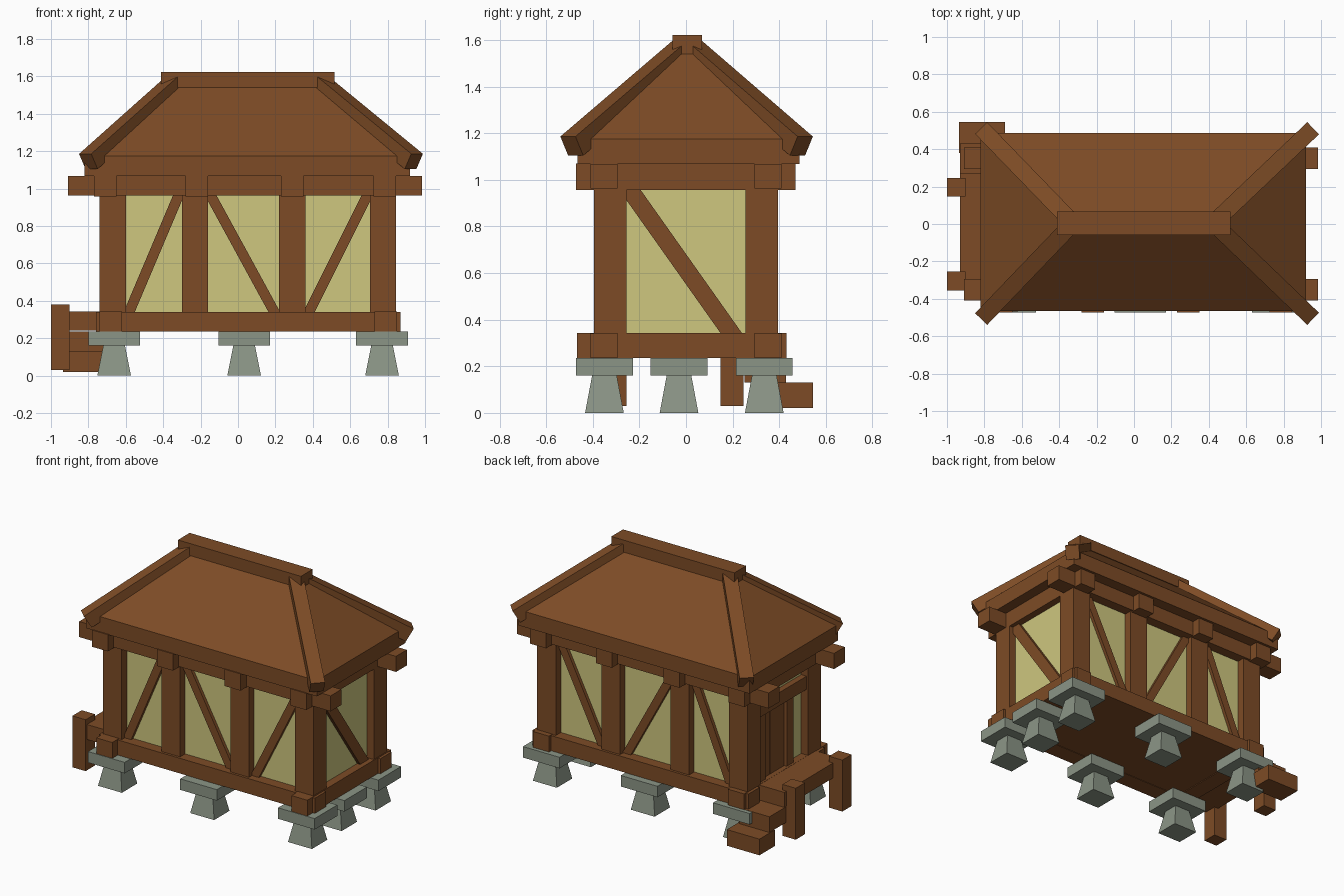
import bpy, bmesh
from mathutils import Vector, Matrix

if "Cube" in bpy.data.objects:
    bpy.data.objects.remove(bpy.data.objects["Cube"])


def material(name, color):
    m = bpy.data.materials.new(name)
    m.diffuse_color = (*color, 1)
    m.use_nodes = True
    m.node_tree.nodes["Principled BSDF"].inputs["Base Color"].default_value = m.diffuse_color
    return m


WOOD = material("brown wood", (0.205, 0.071, 0.019))
PLASTER = material("straw yellow plaster", (0.62, 0.57, 0.21))
STONE = material("grey green stone", (0.26, 0.30, 0.24))


def finish(name, bm, mat):
    bmesh.ops.recalc_face_normals(bm, faces=bm.faces)
    me = bpy.data.meshes.new(name)
    bm.to_mesh(me)
    bm.free()
    me.materials.append(mat)
    ob = bpy.data.objects.new(name, me)
    bpy.context.collection.objects.link(ob)
    return ob


def box(name, x0, x1, y0, y1, z0, z1, mat=WOOD):
    bm = bmesh.new()
    bmesh.ops.create_cube(bm, size=1)
    bmesh.ops.scale(bm, vec=(x1 - x0, y1 - y0, z1 - z0), verts=bm.verts)
    bmesh.ops.translate(bm, vec=((x0 + x1) / 2, (y0 + y1) / 2, (z0 + z1) / 2), verts=bm.verts)
    return finish(name, bm, mat)


def beam(name, a, b, width, height, side):
    """Box running from a to b; width is measured along the side vector."""
    a, b, side = Vector(a), Vector(b), Vector(side).normalized()
    d = (b - a).normalized()
    up = d.cross(side)
    rot = Matrix((d, side, up)).transposed().to_4x4()
    bm = bmesh.new()
    bmesh.ops.create_cube(bm, size=1)
    bmesh.ops.scale(bm, vec=((b - a).length, width, height), verts=bm.verts)
    bmesh.ops.transform(bm, matrix=Matrix.Translation((a + b) / 2) @ rot, verts=bm.verts)
    return finish(name, bm, WOOD)


def prism(name, bottom, top, z0, z1, mat):
    """Four-sided block with different bottom and top rectangles (x0, x1, y0, y1)."""
    bm = bmesh.new()
    rings = []
    for (x0, x1, y0, y1), z in ((bottom, z0), (top, z1)):
        rings.append([bm.verts.new((x, y, z)) for x, y in ((x0, y0), (x1, y0), (x1, y1), (x0, y1))])
    for r in rings:
        bm.faces.new(r)
    for i in range(4):
        j = (i + 1) % 4
        bm.faces.new((rings[0][i], rings[0][j], rings[1][j], rings[1][i]))
    return finish(name, bm, mat)


# Foundation stones: tapered foot and flat cap
stones = [(x, y) for x in (-0.662, 0.033, 0.77) for y in (-0.35, 0.336)] + [(0.77, -0.03)]
for x, y in stones:
    prism("stone_foot", (x - .09, x + .09, y - .083, y + .083),
          (x - .057, x + .057, y - .052, y + .052), 0, 0.165, STONE)
    box("stone_cap", x - .138, x + .138, y - .122, y + .122, 0.16, 0.235, STONE)

# Floor and crossing sill beams
box("floor", -0.70, 0.80, -0.36, 0.36, 0.24, 0.30)
for s in (-1, 1):
    y = 0.352 * s
    box("long_sill", -0.76, 0.868, y - .06, y + .06, 0.237, 0.34)
for x in (-0.68, 0.79):
    box("cross_sill", x - .06, x + .06, -0.468, 0.432, 0.235, 0.343)

# Posts, plaster and braces of the long walls
bays = [(-0.60, -0.30, 1), (-0.16, 0.22, -1), (0.36, 0.71, 1)]
for s, side in ((-1, "front"), (1, "back")):
    for x in (-0.67, -0.23, 0.29, 0.775):
        y = 0.325 * s
        box(side + "_post", x - .07, x + .07, y - .07, y + .07, 0.30, 1.0)
    box(side + "_plaster", -0.62, 0.72, 0.325 * s - .015, 0.325 * s + .015, 0.32, 0.98, PLASTER)
    for x0, x1, d in bays:
        lo, hi = (x0 + .01, x1 - .015) if d > 0 else (x1 - .015, x0 + .01)
        beam(side + "_brace", (lo, 0.335 * s, 0.32), (hi, 0.335 * s, 0.97), 0.055, 0.055, (0, 1, 0))

# Right end wall
box("right_plaster", 0.765, 0.795, -0.28, 0.27, 0.32, 0.98, PLASTER)
beam("right_brace", (0.79, -0.25, 0.97), (0.79, 0.21, 0.32), 0.055, 0.075, (1, 0, 0))

# Left end wall with door
box("left_plaster", -0.69, -0.66, -0.28, 0.27, 0.32, 0.98, PLASTER)
box("door_lintel", -0.73, -0.65, -0.27, 0.26, 0.79, 0.88)
for y in (0.215, -0.085):
    box("door_jamb", -0.725, -0.65, y - .035, y + .035, 0.32, 0.80)
for i in range(3):
    y = -0.05 + i * 0.0767
    box("door_board", -0.705, -0.66, y + .002, y + .075, 0.33, 0.80)

# Top plate beams with protruding ends
for s in (-1, 1):
    y = 0.352 * s
    box("long_plate", -0.91, 0.985, y - .058, y + .058, 0.962, 1.068)
for x in (-0.71, -0.22, 0.29, 0.785):
    box("cross_beam", x - .06, x + .06, -0.472, 0.47, 0.957, 1.071)

# Hipped roof
eave = (-0.82, 0.92, -0.465, 0.487)
prism("eave_board", eave, eave, 1.068, 1.175, WOOD)
prism("hip_roof", eave, (-0.37, 0.47, -0.005, 0.015), 1.175, 1.58, WOOD)
box("ridge_cap", -0.412, 0.515, -0.058, 0.068, 1.54, 1.622)
for sx, ex, rx in ((-1, -0.80, -0.34), (1, 0.94, 0.44)):
    for ey, ry in ((-0.49, -0.01), (0.495, 0.02)):
        a, b = Vector((ex, ey, 1.145)), Vector((rx, ry, 1.555))
        side = (b - a).cross(Vector((0, 0, 1)))
        beam("hip_beam", a, b, 0.09, 0.095, side)

# Porch deck, posts and steps at the left end
box("porch_deck", -0.93, -0.73, -0.34, 0.27, 0.24, 0.342)
for y in (-0.305, 0.197):
    box("porch_post", -1.0, -0.90, y - .05, y + .05, 0.03, 0.38)
box("upper_step", -0.93, -0.70, 0.25, 0.43, 0.13, 0.237)
box("lower_step", -0.935, -0.69, 0.38, 0.545, 0.02, 0.13)
